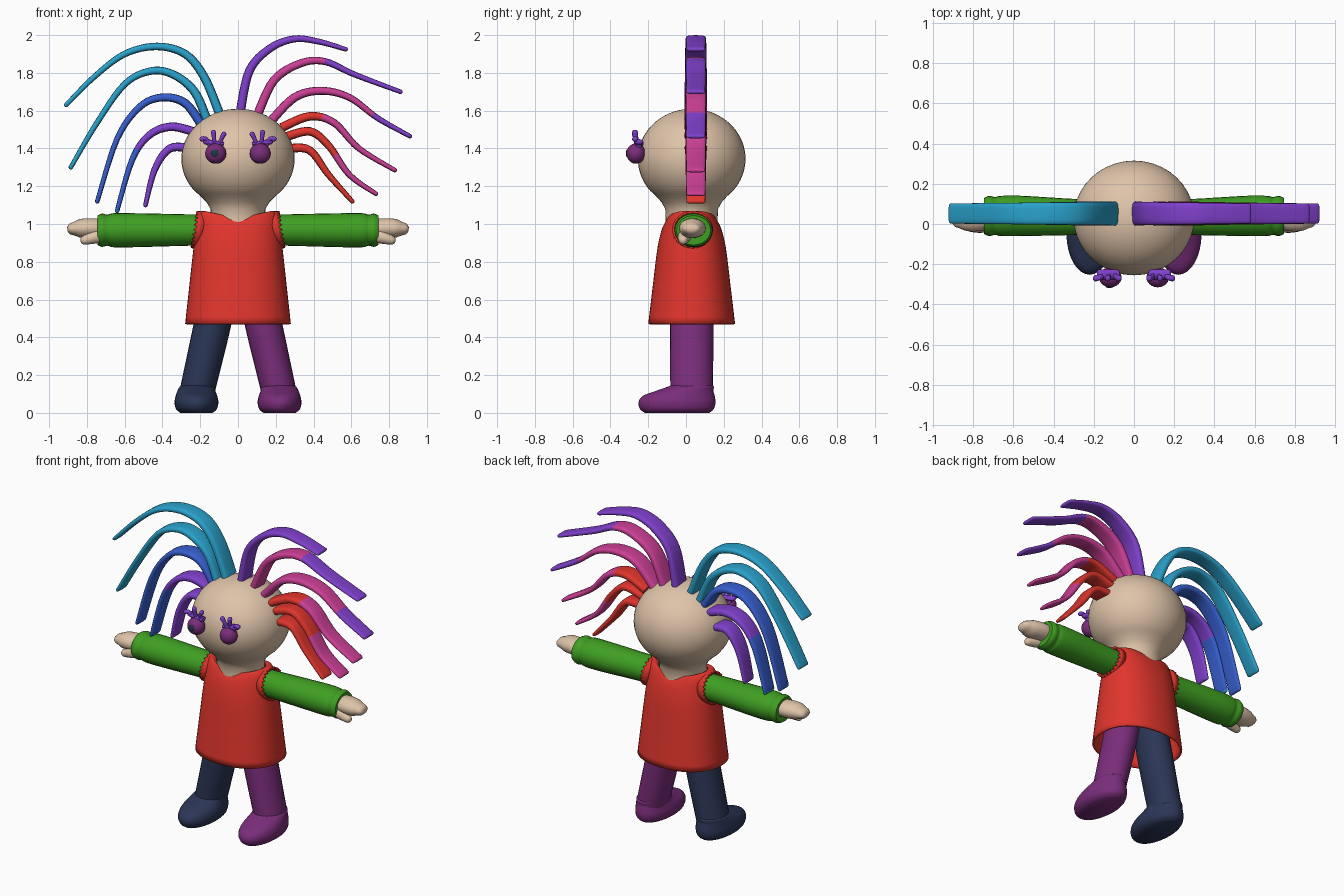
import bpy, bmesh, math
from mathutils import Vector

cube = bpy.data.objects.get("Cube")
if cube:
    bpy.data.objects.remove(cube)


def material(name, code):
    """Flat material from an sRGB hex code."""
    srgb = [int(code[i:i + 2], 16) / 255 for i in (0, 2, 4)]
    col = [c / 12.92 if c < 0.04 else ((c + 0.055) / 1.055) ** 2.4 for c in srgb] + [1]
    m = bpy.data.materials.new(name)
    m.use_nodes = True
    m.diffuse_color = col
    m.node_tree.nodes["Principled BSDF"].inputs["Base Color"].default_value = col
    return m


skin = material("skin", "DFC4A9")
red = material("red", "E0352C")
green = material("green", "3F9F22")
navy = material("navy", "2B3656")
plum = material("plum", "7A2D7A")
sky = material("sky_blue", "2AA2CC")
blue = material("blue", "375FCF")
violet = material("violet", "8040CC")
pink = material("pink", "CC3F96")
dark = material("dark_teal", "1E3A48")


def finish(obj, angle=50):
    bpy.ops.object.select_all(action='DESELECT')
    obj.select_set(True)
    bpy.context.view_layer.objects.active = obj
    bpy.ops.object.shade_smooth_by_angle(angle=math.radians(angle))


def smooth_path(keys, steps):
    """Catmull-Rom through keys of (x, z, radius, y radius, y centre)."""
    if steps == 1:
        return [list(k) for k in keys]
    out = []
    for i in range(len(keys) - 1):
        four = [keys[max(i - 1, 0)], keys[i], keys[i + 1], keys[min(i + 2, len(keys) - 1)]]
        for j in range(steps):
            t = j / steps
            out.append([b + t / 2 * (c - a + t * (2 * a - 5 * b + 4 * c - d
                        + t * (3 * (b - c) + d - a))) for a, b, c, d in zip(*four)])
    return out + [list(keys[-1])]


def sweep(name, keys, mats, sides=24, steps=4, power=1.0, upright=False,
          rounded=False, shell=0, warp=None):
    """Loft ellipses along a path in the xz plane; mats is [(material, path fraction)]."""
    path = smooth_path(keys, steps)
    n = len(path)
    rings = []
    for i, (x, z, r, ry, cy) in enumerate(path):
        a, b = path[max(i - 1, 0)], path[min(i + 1, n - 1)]
        tan = Vector((0, 0, 1)) if upright else Vector((b[0] - a[0], 0, b[1] - a[1])).normalized()
        rings.append((Vector((x, cy, z)), tan, r, ry))
    if rounded:
        c, tan, r, ry = rings[-1]
        for deg in (30, 55, 75):
            s, k = math.sin(math.radians(deg)), math.cos(math.radians(deg))
            rings.append((c + tan * r * s, tan, r * k, ry - r * (1 - k)))
    bm = bmesh.new()
    loops = []
    for i, (c, tan, r, ry) in enumerate(rings):
        across = Vector((tan.z, 0, -tan.x))
        loop = []
        for k in range(sides):
            a = math.tau * k / sides
            u, v = math.cos(a), math.sin(a)
            co = c + across * r * math.copysign(abs(u) ** power, u)
            co.y += ry * math.copysign(abs(v) ** power, v)
            if warp:
                co = warp(i / (len(rings) - 1), k, co)
            loop.append(bm.verts.new(co))
        loops.append(loop)
    for i in range(len(loops) - 1):
        frac = (i + 0.5) / (len(loops) - 1)
        slot = next((m for m, (_, stop) in enumerate(mats) if frac <= stop), len(mats) - 1)
        for k in range(sides):
            q = (k + 1) % sides
            f = bm.faces.new((loops[i][k], loops[i][q], loops[i + 1][q], loops[i + 1][k]))
            f.material_index = slot
    if not shell:
        bm.faces.new(loops[0][::-1])
        bm.faces.new(loops[-1]).material_index = len(mats) - 1
    bmesh.ops.recalc_face_normals(bm, faces=bm.faces)
    me = bpy.data.meshes.new(name)
    bm.to_mesh(me)
    bm.free()
    obj = bpy.data.objects.new(name, me)
    bpy.context.collection.objects.link(obj)
    for m, _ in mats:
        me.materials.append(m)
    finish(obj)
    if shell:
        mod = obj.modifiers.new("thickness", 'SOLIDIFY')
        mod.thickness, mod.offset = shell, -1
    return obj


def ball(name, loc, size, mat):
    bpy.ops.mesh.primitive_uv_sphere_add(segments=24, ring_count=14, radius=1, location=loc)
    obj = bpy.context.object
    obj.name = name
    obj.scale = size
    obj.data.materials.append(mat)
    finish(obj)


# Head with neck
head = [(0, 0.98, 0.15, 0.14, 0.03), (0, 1.08, 0.145, 0.14, 0.03)]
for deg in range(-50, 90, 10):
    s, c = math.sin(math.radians(deg)), math.cos(math.radians(deg))
    head.append((0, 1.345 + 0.265 * s, 0.3 * c, 0.285 * c, 0.03))
head.append((0, 1.61, 0.004, 0.004, 0.03))
sweep("head", head, [(skin, 1)], sides=40, steps=2, upright=True)


# Open dress with a scooped neckline
def scoop(t, k, co):
    if co.z > 0.98:
        co.z -= 0.045 * (1 - min(1, abs(co.x) / 0.18)) * (co.z - 0.98) / 0.1
    return co


sweep("dress", [(0, 0.47, 0.28, 0.23, 0.03), (0, 0.68, 0.257, 0.205, 0.03),
                (0, 0.88, 0.235, 0.18, 0.03), (0, 1.0, 0.222, 0.15, 0.03),
                (0, 1.055, 0.205, 0.13, 0.03), (0, 1.07, 0.18, 0.122, 0.03),
                (0, 1.06, 0.155, 0.115, 0.03)],
      [(red, 1)], sides=48, power=0.9, upright=True, shell=0.012, warp=scoop)


# Jagged armhole edge
def teeth(t, k, co):
    side = math.copysign(1, co.x)
    co.x -= side * (co.z - 0.97) * 0.15
    if t == 1:
        co.x += side * 0.018 * (k % 2)
    return co


for s, side, leg_mat in ((1, "left", plum), (-1, "right", navy)):
    # Sleeve, cuff and hand
    sweep(side + "_armhole_frill",
          [(s * 0.18, 0.97, 0.096, 0.105, 0.035), (s * 0.217, 0.97, 0.099, 0.108, 0.035)],
          [(red, 1)], sides=44, steps=1, shell=0.012, warp=teeth)
    sweep(side + "_sleeve",
          [(s * 0.12, 0.968, 0.08, 0.085, 0.035), (s * 0.3, 0.968, 0.084, 0.09, 0.035),
           (s * 0.55, 0.967, 0.09, 0.1, 0.04), (s * 0.66, 0.967, 0.09, 0.1, 0.04),
           (s * 0.69, 0.967, 0.082, 0.094, 0.04), (s * 0.72, 0.967, 0.088, 0.1, 0.04),
           (s * 0.745, 0.967, 0.078, 0.09, 0.04)], [(green, 1)])
    sweep(side + "_hand",
          [(s * 0.7, 0.975, 0.05, 0.06, 0.04), (s * 0.77, 0.978, 0.052, 0.07, 0.035),
           (s * 0.83, 0.977, 0.05, 0.065, 0.03), (s * 0.87, 0.975, 0.035, 0.05, 0.03)],
          [(skin, 1)], rounded=True)
    sweep(side + "_thumb",
          [(s * 0.7, 0.945, 0.035, 0.035, 0.0), (s * 0.76, 0.93, 0.034, 0.034, -0.01),
           (s * 0.81, 0.915, 0.025, 0.025, -0.015)], [(skin, 1)], sides=16, rounded=True)

    # Leg and shoe
    sweep(side + "_leg",
          [(s * 0.09, 0.7, 0.095, 0.11, 0.03), (s * 0.135, 0.47, 0.098, 0.115, 0.03),
           (s * 0.215, 0.12, 0.092, 0.113, 0.03)], [(leg_mat, 1)])
    sweep(side + "_shoe",
          [(s * 0.22, 0.0, 0.085, 0.17, -0.048), (s * 0.22, 0.02, 0.108, 0.195, -0.048),
           (s * 0.22, 0.055, 0.116, 0.204, -0.048), (s * 0.22, 0.09, 0.11, 0.19, -0.038),
           (s * 0.22, 0.118, 0.1, 0.15, -0.005), (s * 0.215, 0.14, 0.092, 0.12, 0.027),
           (s * 0.212, 0.155, 0.07, 0.09, 0.03)],
          [(leg_mat, 1)], sides=32, upright=True)

    # Eye, lid and lashes
    ball(side + "_eye", (s * 0.118, -0.265, 1.373), (0.056, 0.05, 0.054), plum)
    sweep(side + "_eyelid",
          [(s * 0.075, 1.42, 0.013, 0.025, -0.25), (s * 0.17, 1.435, 0.015, 0.025, -0.25)],
          [(violet, 1)], sides=12, rounded=True)
    for i, (x, z) in enumerate(((0.075, 1.475), (0.13, 1.485), (0.19, 1.45))):
        base = 0.118 + (x - 0.118) * 0.4
        sweep(f"{side}_lash_{i + 1}",
              [(s * base, 1.41, 0.012, 0.016, -0.25), (s * (base + x) / 2, 1.45, 0.011, 0.014, -0.265),
               (s * x, z, 0.014, 0.016, -0.27)], [(violet, 1)], sides=12, rounded=True)

ball("right_pupil", (-0.122, -0.312, 1.375), (0.02, 0.006, 0.02), dark)

# Hair: each lock is a centre line in x and z with its colours along the length
locks = [
    ([(-.1, 1.59), (-.18, 1.78), (-.28, 1.9), (-.43, 1.94), (-.6, 1.9), (-.76, 1.78), (-.91, 1.63)],
     [(sky, 1)]),
    ([(-.16, 1.54), (-.23, 1.7), (-.34, 1.79), (-.46, 1.81), (-.6, 1.74), (-.75, 1.53), (-.885, 1.3)],
     [(sky, 1)]),
    ([(-.19, 1.52), (-.28, 1.64), (-.4, 1.67), (-.52, 1.62), (-.64, 1.45), (-.745, 1.12)],
     [(blue, 1)]),
    ([(-.21, 1.48), (-.35, 1.515), (-.47, 1.47), (-.56, 1.34), (-.64, 1.07)],
     [(violet, .58), (blue, .9), (sky, 1)]),
    ([(-.25, 1.4), (-.36, 1.4), (-.44, 1.29), (-.49, 1.1)], [(violet, 1)]),
    ([(.01, 1.58), (.06, 1.81), (.17, 1.93), (.3, 1.98), (.43, 1.965), (.57, 1.925)],
     [(violet, 1)]),
    ([(.1, 1.57), (.19, 1.76), (.33, 1.85), (.46, 1.86), (.62, 1.79), (.86, 1.7)],
     [(pink, .55), (violet, 1)]),
    ([(.17, 1.54), (.3, 1.67), (.44, 1.705), (.59, 1.67), (.74, 1.56), (.91, 1.465)],
     [(pink, .7), (violet, 1)]),
    ([(.23, 1.51), (.38, 1.57), (.51, 1.535), (.64, 1.4), (.83, 1.285)],
     [(red, .32), (pink, 1)]),
    ([(.25, 1.46), (.38, 1.49), (.48, 1.415), (.59, 1.26), (.73, 1.16)],
     [(red, .5), (pink, 1)]),
    ([(.27, 1.4), (.38, 1.39), (.48, 1.26), (.605, 1.12)], [(red, 1)]),
]
for n, (points, colours) in enumerate(locks):
    keys = []
    for i, (x, z) in enumerate(points):
        t = i / (len(points) - 1)
        keys.append((x, z, 0.024 - 0.012 * t ** 1.5, 0.06 - 0.01 * t, 0.052))
    sweep(f"hair_lock_{n + 1}", keys, colours, sides=20, steps=6, power=0.6, rounded=True)
